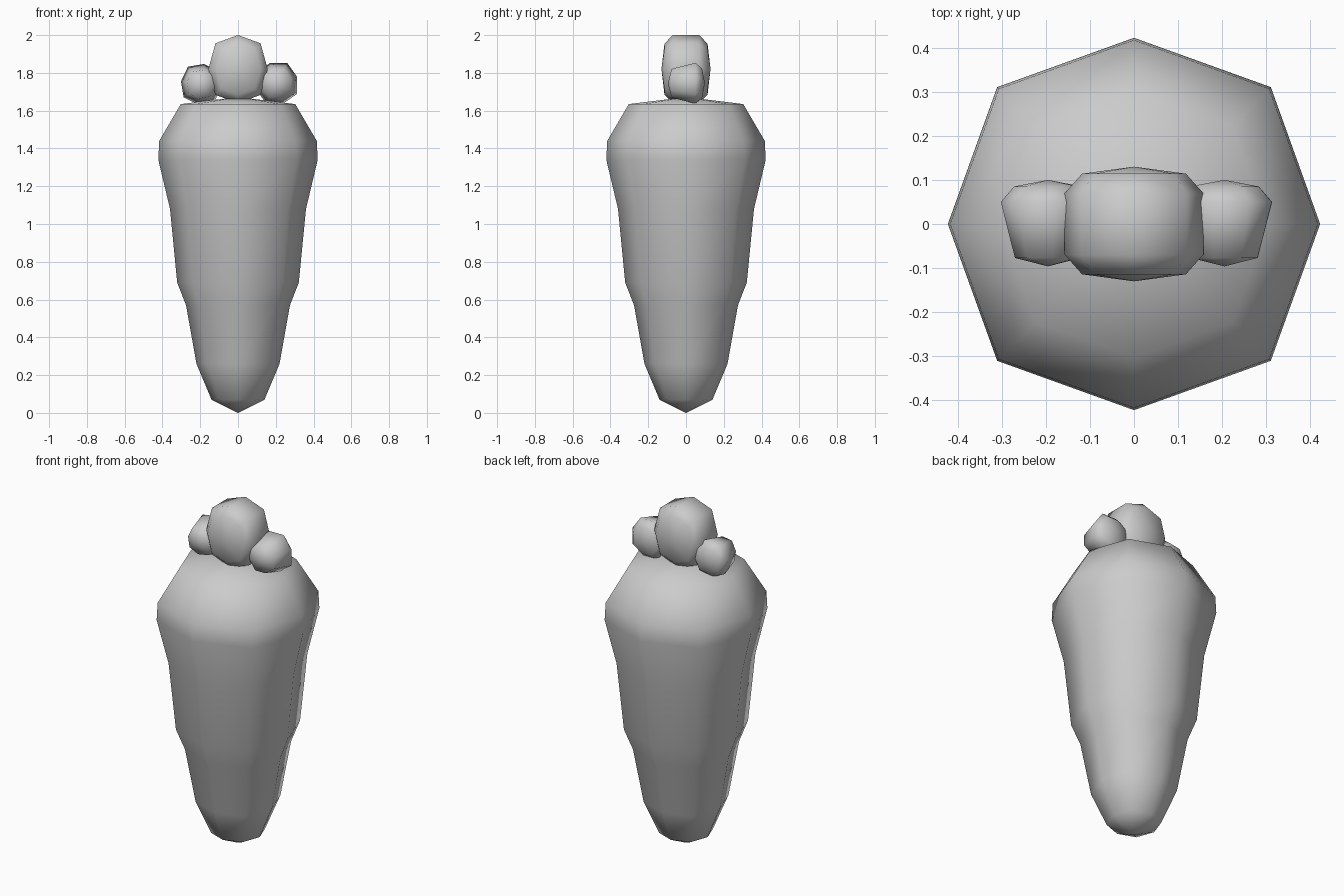
import bpy, bmesh, math
from mathutils import Vector, Matrix

cube = bpy.data.objects.get("Cube")
if cube:
    bpy.data.objects.remove(cube, do_unlink=True)

grey = bpy.data.materials.new("plain grey")
grey.use_nodes = True
colour = (0.6, 0.6, 0.6, 1)
grey.diffuse_color = colour
grey.node_tree.nodes["Principled BSDF"].inputs["Base Color"].default_value = colour


def octagon(corner):
    """Eight unit points, with the diagonal ones at (corner, corner)."""
    points = []
    for i in range(8):
        r = corner * math.sqrt(2) if i % 2 else 1
        a = i * math.pi / 4
        points.append(Vector((r * math.cos(a), r * math.sin(a), 0)))
    return points


def stack(name, section, profile, matrix):
    """Loft the section through (radius, height) rings; radius 0 is a pole."""
    bm = bmesh.new()
    rings = []
    for radius, height in profile:
        up = Vector((0, 0, height))
        if radius == 0:
            rings.append([bm.verts.new(up)] * len(section))
        else:
            rings.append([bm.verts.new(p * radius + up) for p in section])
    for low, high in zip(rings, rings[1:]):
        for i in range(len(section)):
            j = (i + 1) % len(section)
            corners = dict.fromkeys((low[i], low[j], high[j], high[i]))
            bm.faces.new(list(corners))
    bm.transform(matrix)
    bmesh.ops.recalc_face_normals(bm, faces=bm.faces)
    for face in bm.faces:
        face.smooth = True
    mesh = bpy.data.meshes.new(name)
    bm.to_mesh(mesh)
    bm.free()
    mesh.materials.append(grey)
    obj = bpy.data.objects.new(name, mesh)
    bpy.context.collection.objects.link(obj)
    return obj


# Tapering root body
root_profile = [(0, 0), (0.14, 0.07), (0.22, 0.26), (0.275, 0.57),
                (0.322, 0.69), (0.36, 1.08), (0.422, 1.34),
                (0.417, 1.44), (0.303, 1.635), (0, 1.672)]
stack("root_body", octagon(0.735), root_profile, Matrix())


def leaf(name, x, z, width, height, tilt, profile):
    """Rounded leaf lump, lofted from front to back."""
    matrix = (Matrix.Translation((x, 0, z))
              @ Matrix.Rotation(math.radians(-tilt), 4, "Y")
              @ Matrix.Diagonal((width, 1, height, 1))
              @ Matrix(((1, 0, 0, 0), (0, 0, 1, 0), (0, 1, 0, 0), (0, 0, 0, 1))))
    stack(name, octagon(0.76), profile, matrix)


# Leaf crown
middle = [(0, -0.13), (0.75, -0.114), (1, -0.07),
          (1, 0.07), (0.75, 0.114), (0, 0.13)]
side = [(0, -0.096), (0.7, -0.077), (1, 0.05), (0.72, 0.085), (0, 0.1)]
leaf("middle_leaf", 0, 1.82, 0.157, 0.18, 0, middle)
leaf("left_leaf", 0.205, 1.745, 0.113, 0.113, 18, side)
leaf("right_leaf", -0.195, 1.74, 0.108, 0.108, -8, side)
